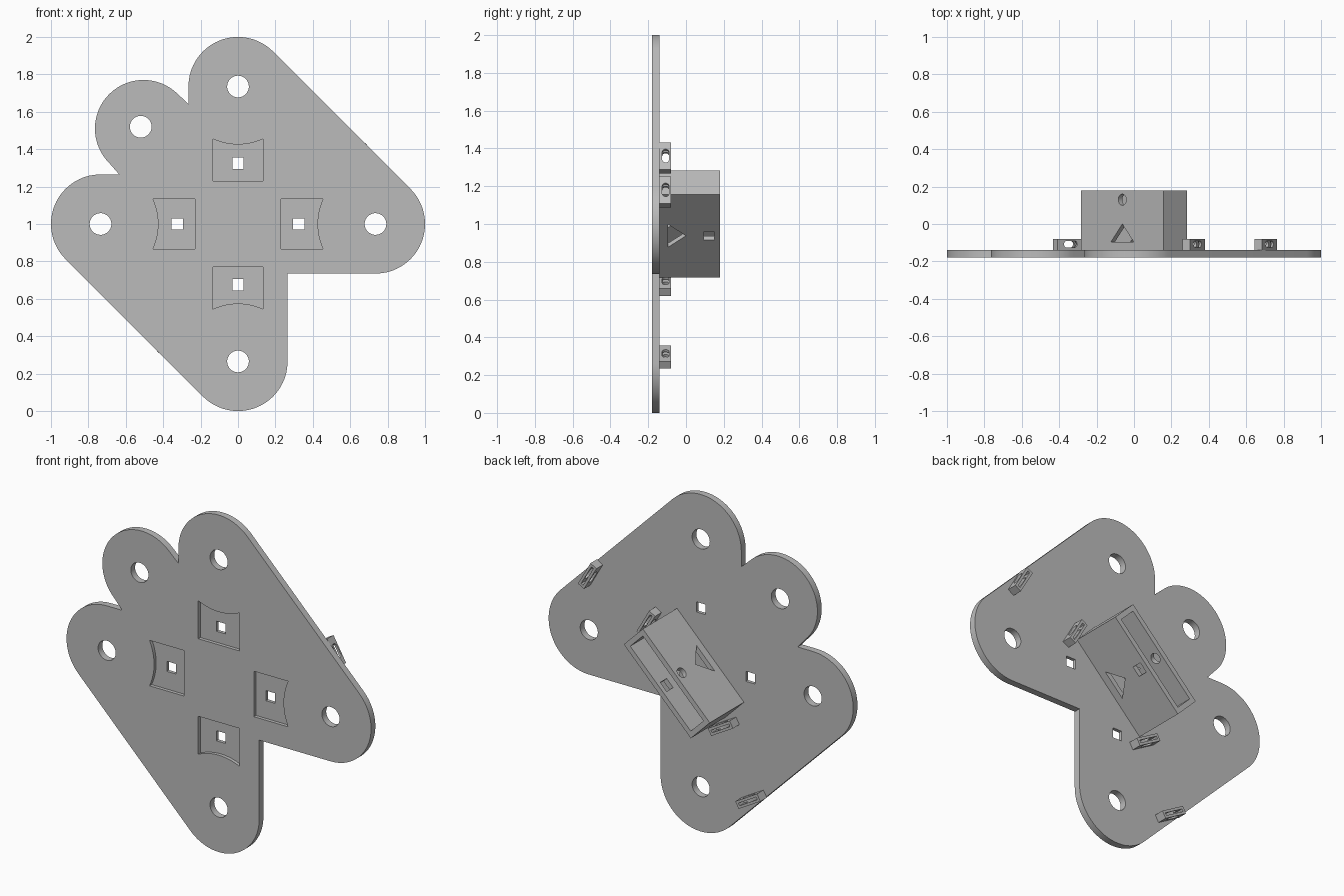
import bpy, bmesh
from math import sin, cos, pi, radians
from mathutils import Matrix, Vector

cube = bpy.data.objects.get("Cube")
if cube:
    bpy.data.objects.remove(cube, do_unlink=True)

grey = bpy.data.materials.new("plain grey")
grey.use_nodes = True
grey.diffuse_color = (0.5, 0.5, 0.5, 1)
grey.node_tree.nodes["Principled BSDF"].inputs["Base Color"].default_value = (0.5, 0.5, 0.5, 1)

FRONT, BACK = -0.18, -0.14   # plate faces
TOP = 0.18                   # open end of the housing


def arc(u, v, r, start, end, steps=32):
    angles = [radians(start + (end - start) * i / steps) for i in range(steps + 1)]
    return [(u + r * cos(a), v + r * sin(a)) for a in angles]


def circle(u, v, r):
    return arc(u, v, r, 0, 360, 40)[:-1]


def rect(u, v, w, h):
    return [(u - w / 2, v - h / 2), (u + w / 2, v - h / 2),
            (u + w / 2, v + h / 2), (u - w / 2, v + h / 2)]


def prism(name, profile, low, high, axis="y"):
    """Extrude a profile along y (profile in x, z) or along z (profile in x, y)."""
    place = (lambda u, v, t: (u, t, v)) if axis == "y" else (lambda u, v, t: (u, v, t))
    bm = bmesh.new()
    face = bm.faces.new([bm.verts.new(place(u, v, low)) for u, v in profile])
    out = bmesh.ops.extrude_face_region(bm, geom=[face])
    moved = [g for g in out["geom"] if isinstance(g, bmesh.types.BMVert)]
    bmesh.ops.translate(bm, verts=moved, vec=Vector(place(0, 0, high - low)))
    bmesh.ops.recalc_face_normals(bm, faces=bm.faces)
    mesh = bpy.data.meshes.new(name)
    bm.to_mesh(mesh)
    bm.free()
    mesh.materials.append(grey)
    obj = bpy.data.objects.new(name, mesh)
    bpy.context.collection.objects.link(obj)
    return obj


def carve(obj, cutters):
    """Subtract every cutter, bake the result and drop the cutters."""
    for cutter in cutters:
        cutter.hide_render = True
        mod = obj.modifiers.new("cut", "BOOLEAN")
        mod.operation, mod.solver, mod.object = "DIFFERENCE", "EXACT", cutter
    bpy.context.view_layer.update()
    graph = bpy.context.evaluated_depsgraph_get()
    baked = bpy.data.meshes.new_from_object(obj.evaluated_get(graph))
    obj.modifiers.clear()
    obj.data = baked
    for cutter in cutters:
        bpy.data.objects.remove(cutter, do_unlink=True)
    bpy.ops.object.select_all(action="DESELECT")
    obj.select_set(True)
    bpy.context.view_layer.objects.active = obj
    bpy.ops.object.shade_smooth_by_angle(angle=radians(25))


# Lobed plate, outlined counter-clockwise from the top lobe
R, D = 0.265, 0.735
outline = (arc(0, 1 + D, R, 45, 180) + [(-R, 1.642)]
           + arc(-0.505, 1.51, 0.26, 45, 225) + [(-0.635, 1 + R)]
           + arc(-D, 1, R, 90, 225) + arc(0, 1 - D, R, 225, 360)
           + [(R, 1 - R)] + arc(D, 1, R, -90, 45))
plate = prism("plate", outline, FRONT, BACK)

# Round holes, one per lobe
lobes = [(0, 1 + D), (0, 1 - D), (D, 1), (-D, 1), (-0.52, 1.52)]
cutters = [prism("round_hole", circle(u, v, 0.058), FRONT - 0.1, BACK + 0.1) for u, v in lobes]

# Four front pockets with a bowed outer edge, each with a square hole
half = 0.135
bow = [(half * s, 0.425 + 0.03 * s * s) for s in [1 - i / 8 for i in range(17)]]
pocket = [(-half, 0.23), (half, 0.23)] + bow
for k in range(4):
    turn = Matrix.Rotation(k * pi / 2, 2)
    spin = lambda pts: [(p.x, p.y + 1) for p in (turn @ Vector(q) for q in pts)]
    cutters.append(prism("pocket", spin(pocket), FRONT - 0.05, FRONT + 0.02))
    cutters.append(prism("square_hole", spin(rect(0, 0.325, 0.06, 0.06)), FRONT - 0.1, BACK + 0.1))
carve(plate, cutters)

# Hollow housing on the back, turned to the diagonal
L, W, WALL = 0.622, 0.177, 0.03
housing = prism("housing", rect(0, 0, L, W), BACK, TOP)
triangle = [(-0.085, -0.095), (0.085, -0.095), (0, 0)]
carve(housing, [
    prism("cavity", rect(0, 0, L - 2 * WALL, W - 2 * WALL), BACK + 0.005, TOP + 0.1),
    prism("triangle_window", triangle, -W, W, "z"),
    prism("round_window", circle(0, 0.13, 0.03), 0, W, "z"),
    prism("slot_window", rect(0, 0.122, 0.06, 0.06), -W, 0, "z")])
housing.matrix_world = Matrix.Translation((0, 0, 1)) @ Matrix.Rotation(radians(-45), 4, "Y")

# Small slotted cable clips, in pairs mirrored across the diagonal
CL, CW, CTOP = 0.165, 0.045, -0.08
slot = arc(0.023, -0.108, 0.018, -90, 90, 12) + arc(-0.023, -0.108, 0.018, 90, 270, 12)
for name, u, v in (("outer_clip", 0.705, 0.35), ("inner_clip", 0.32, 0.17)):
    for side, x, z, angle in (("upper", u, v, -120), ("lower", -v, -u, -150)):
        clip = prism(f"{side}_{name}", rect(0, 0, CL, CW), BACK, CTOP)
        carve(clip, [
            prism("slot", slot, -CW, CW, "z"),
            prism("groove", rect(0, 0, CL - 0.03, 0.015), BACK + 0.015, CTOP + 0.05)])
        clip.matrix_world = (Matrix.Translation((x, 0, 1 + z))
                             @ Matrix.Rotation(radians(angle), 4, "Y"))
